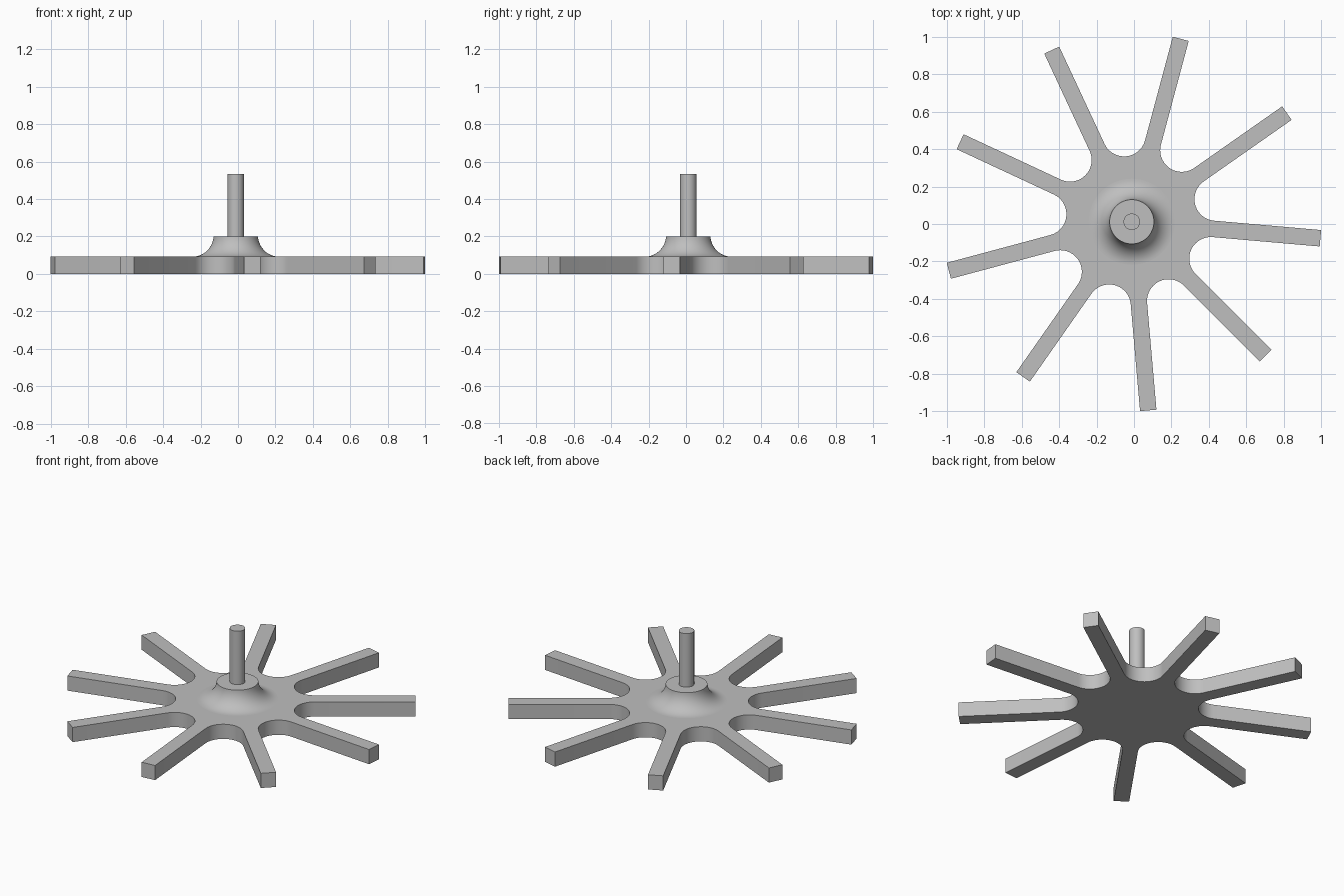
import bpy
import bmesh
from math import sin, cos, radians, pi
from mathutils import Vector

default = bpy.data.objects.get("Cube")
if default:
    bpy.data.objects.remove(default, do_unlink=True)

CENTRE = Vector((-0.012, 0.012, 0))
ARMS = 9
STEP = 360 / ARMS
FIRST_ANGLE = -5
ARM_LENGTH = 1.012
HALF_WIDTH = 0.044
PLATE_TOP = 0.092
VALLEY = 0.351          # distance from the centre to each rounded valley

grey = bpy.data.materials.new("plain grey")
grey.use_nodes = True
grey.diffuse_color = (0.52, 0.52, 0.52, 1)
grey.node_tree.nodes["Principled BSDF"].inputs["Base Color"].default_value = grey.diffuse_color


def polar(radius, degrees):
    a = radians(degrees)
    return Vector((radius * cos(a), radius * sin(a), 0))


def finish(bm, name):
    bmesh.ops.recalc_face_normals(bm, faces=bm.faces)
    mesh = bpy.data.meshes.new(name)
    bm.to_mesh(mesh)
    bm.free()
    mesh.materials.append(grey)
    obj = bpy.data.objects.new(name, mesh)
    obj.location = CENTRE
    bpy.context.collection.objects.link(obj)
    bpy.ops.object.select_all(action='DESELECT')
    obj.select_set(True)
    bpy.context.view_layer.objects.active = obj
    bpy.ops.object.shade_smooth_by_angle(angle=radians(30))
    return obj


def lathe(name, profile, segments=64):
    bm = bmesh.new()
    verts = [bm.verts.new((r, 0, z)) for r, z in profile]
    edges = [bm.edges.new(pair) for pair in zip(verts, verts[1:])]
    bmesh.ops.spin(bm, geom=verts + edges, cent=(0, 0, 0), axis=(0, 0, 1),
                   angle=2 * pi, steps=segments, use_duplicate=False)
    bmesh.ops.remove_doubles(bm, verts=bm.verts, dist=0.0001)
    return finish(bm, name)


# Flat plate: straight arms joined by rounded valleys
half = STEP / 2
valley_centre = (VALLEY - HALF_WIDTH) / (1 - sin(radians(half)))
valley_radius = valley_centre - VALLEY
sweep = 180 - STEP
arc_steps = 20
outline = []
for i in range(ARMS):
    angle = FIRST_ANGLE + i * STEP
    tip, side = polar(ARM_LENGTH, angle), polar(HALF_WIDTH, angle + 90)
    outline += [tip - side, tip + side]
    middle = angle + half
    for j in range(arc_steps + 1):
        turn = middle - 180 + sweep * (0.5 - j / arc_steps)
        outline.append(polar(valley_centre, middle) + polar(valley_radius, turn))

bm = bmesh.new()
base = bm.faces.new([bm.verts.new(p) for p in outline])
raised = bmesh.ops.extrude_face_region(bm, geom=[base], use_keep_orig=True)["geom"]
bmesh.ops.translate(bm, vec=(0, 0, PLATE_TOP),
                    verts=[v for v in raised if isinstance(v, bmesh.types.BMVert)])
finish(bm, "spoked_plate")

# Flared hub: concave curve from the rim down to the plate
flare = [(0.23 - 0.112 * cos(t), 0.21 - 0.118 * sin(t))
         for t in [0.085 + (pi / 2 - 0.085) * i / 16 for i in range(17)]]
lathe("flared_hub", [(0, 0.2)] + flare + [(0.23, 0.05), (0, 0.05)])

# Upright post
lathe("post", [(0, 0.535), (0.044, 0.535), (0.044, 0.15), (0, 0.15)], 48)
